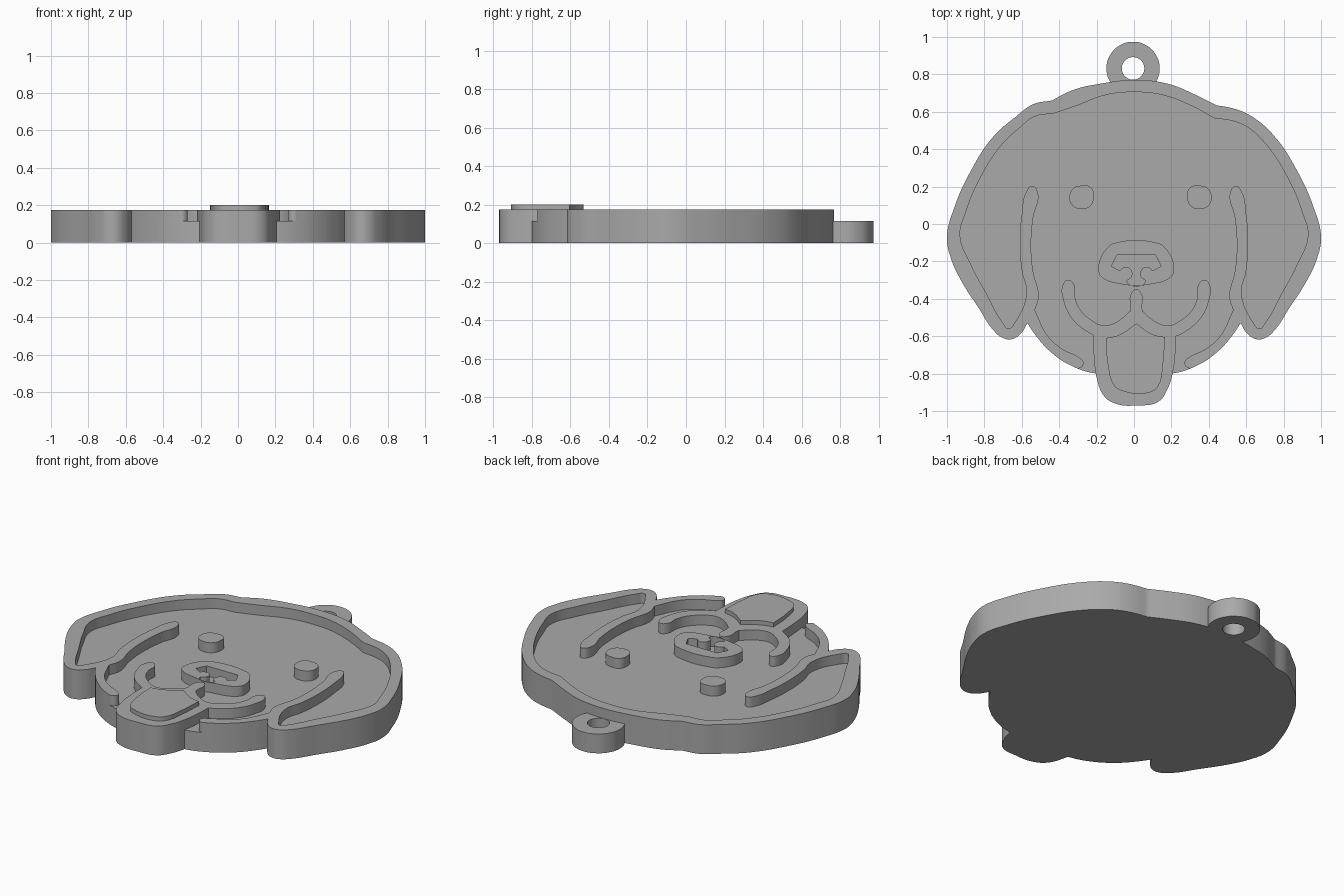
import bpy
import bmesh
from math import cos, sin, tau
from mathutils import Vector

cube = bpy.data.objects.get("Cube")
if cube:
    bpy.data.objects.remove(cube, do_unlink=True)

# Heights of the stacked layers
BASE_TOP = 0.115
RELIEF_TOP = 0.175
TONGUE_TOP = 0.2

grey = bpy.data.materials.new("plain grey")
grey.use_nodes = True
grey.diffuse_color = (0.4, 0.4, 0.4, 1)
grey.node_tree.nodes["Principled BSDF"].inputs["Base Color"].default_value = grey.diffuse_color


def plate(name, outlines, bottom, top):
    """Extrude closed outlines; a point with a third entry is a sharp corner."""
    curve = bpy.data.curves.new(name, "CURVE")
    curve.dimensions = "2D"
    curve.fill_mode = "BOTH"
    curve.resolution_u = 8
    curve.extrude = (top - bottom) / 2
    for outline in outlines:
        spline = curve.splines.new("BEZIER")
        spline.bezier_points.add(len(outline) - 1)
        spline.use_cyclic_u = True
        for knot, point in zip(spline.bezier_points, outline):
            knot.co = (point[0], point[1], 0)
            kind = "VECTOR" if len(point) > 2 else "AUTO"
            knot.handle_left_type = knot.handle_right_type = kind
    helper = bpy.data.objects.new(name + " outline", curve)
    bpy.context.collection.objects.link(helper)
    graph = bpy.context.evaluated_depsgraph_get()
    mesh = bpy.data.meshes.new_from_object(helper.evaluated_get(graph))
    bpy.data.objects.remove(helper, do_unlink=True)

    bm = bmesh.new()
    bm.from_mesh(mesh)
    bmesh.ops.remove_doubles(bm, verts=bm.verts, dist=0.0005)
    bmesh.ops.translate(bm, verts=bm.verts, vec=(0, 0, (top + bottom) / 2))
    bmesh.ops.recalc_face_normals(bm, faces=bm.faces)
    bm.to_mesh(mesh)
    bm.free()
    mesh.name = name
    mesh.materials.clear()
    mesh.materials.append(grey)
    part = bpy.data.objects.new(name, mesh)
    bpy.context.collection.objects.link(part)
    bpy.ops.object.select_all(action="DESELECT")
    part.select_set(True)
    bpy.context.view_layer.objects.active = part
    bpy.ops.object.shade_smooth_by_angle()
    return part


def flip(points, axis=0):
    """Mirror an outline left to right and reverse its order."""
    return [(2 * axis - p[0], *p[1:]) for p in reversed(points)]


def raise_brow(points):
    """The right brow sits a little higher than the left one."""
    return [(p[0], p[1] + (0.025 if -0.56 < p[0] < -0.3 and p[1] > 0.5 else 0), *p[2:])
            for p in points]


def circle(x, y, radius, count=12):
    return [(x + radius * cos(tau * i / count), y + radius * sin(tau * i / count))
            for i in range(count)]


def stroke(path, width):
    """Outline of a round-ended line of constant width."""
    path = [Vector(p) for p in path]
    left, right = [], []
    for i, point in enumerate(path):
        along = (path[min(i + 1, len(path) - 1)] - path[max(i - 1, 0)]).normalized()
        side = Vector((-along.y, along.x)) * width / 2
        left.append(tuple(point + side))
        right.append(tuple(point - side))
    start = path[0] - (path[1] - path[0]).normalized() * width / 2
    end = path[-1] + (path[-1] - path[-2]).normalized() * width / 2
    return [tuple(start)] + left + [tuple(end)] + right[::-1]


# Head outline on the left side, from the jaw round the ear to the crown
jaw_outer = [(0.33, -0.76), (0.45, -0.68), (0.53, -0.59)]
ear_outer = [(0.57, -0.53, "corner"), (0.6, -0.58), (0.65, -0.615), (0.7, -0.61),
             (0.75, -0.57), (0.83, -0.45), (0.92, -0.31), (0.98, -0.18), (1, -0.07),
             (0.96, 0.09), (0.88, 0.27), (0.75, 0.47), (0.63, 0.575), (0.54, 0.615),
             (0.44, 0.635, "corner"), (0.33, 0.69), (0.18, 0.75)]
half = jaw_outer + ear_outer
crown = [(0, 0.77)]
head = half + crown + raise_brow(flip(half))
plate("head_base", [[(0.2, -0.8)] + head + [(-0.2, -0.8)]], 0, BASE_TOP)

# Raised rim: inner edge from the crown down the ear, up the ear strap, then the jaw
inner = [(0.15, 0.69), (0.3, 0.635), (0.43, 0.565, "corner"), (0.53, 0.55), (0.61, 0.515),
         (0.71, 0.42), (0.83, 0.23), (0.9, 0.06), (0.93, -0.06), (0.87, -0.22),
         (0.79, -0.37), (0.7, -0.53), (0.67, -0.56), (0.64, -0.53),
         (0.575, -0.37), (0.6, -0.25), (0.61, -0.08), (0.6, 0.05), (0.577, 0.17),
         (0.545, 0.203), (0.515, 0.17), (0.54, 0.03), (0.55, -0.12), (0.54, -0.25),
         (0.51, -0.39), (0.53, -0.46, "corner"), (0.46, -0.6), (0.38, -0.67),
         (0.3, -0.71), (0.27, -0.74), (0.29, -0.77)]
plate("raised_rim", [head + raise_brow(flip(inner)) + [(0, 0.705)] + inner],
      BASE_TOP, RELIEF_TOP)

# Hanging loop
plate("hanging_loop", [circle(-0.005, 0.832, 0.142), circle(-0.005, 0.832, 0.06)], 0, BASE_TOP)

# Eyes
eye = [(-0.345, 0.14), (-0.325, 0.19), (-0.28, 0.205), (-0.23, 0.195),
       (-0.215, 0.14), (-0.235, 0.095), (-0.28, 0.08), (-0.33, 0.1)]
plate("right_eye", [eye], BASE_TOP, RELIEF_TOP)
plate("left_eye", [flip(eye, 0.035)], BASE_TOP, RELIEF_TOP)

# Nose with curled nostrils
MIDDLE = 0.012
nose_half = [(0.12, -0.1), (0.16, -0.12), (0.215, -0.24), (0.2, -0.28), (0.1, -0.32)]
nostril_half = [(0.115, -0.165, "corner"), (0.145, -0.225, "corner"), (0.1, -0.25, "corner"),
                (0.085, -0.235), (0.06, -0.23), (0.037, -0.25), (0.035, -0.28), (0.06, -0.31)]
plate("nose", [nose_half + flip(nose_half, MIDDLE),
               nostril_half + flip(nostril_half, MIDDLE)], BASE_TOP, RELIEF_TOP)

# Mouth
smile = [(0.375, -0.33), (0.37, -0.4), (0.335, -0.48), (0.27, -0.54), (0.2, -0.573),
         (0.13, -0.565), (0.07, -0.53), (0.01, -0.485)]
plate("left_smile", [stroke(smile, 0.064)], BASE_TOP, RELIEF_TOP)
plate("right_smile", [stroke(flip(smile, MIDDLE), 0.064)], BASE_TOP, RELIEF_TOP)
plate("lip_groove", [stroke([(MIDDLE, -0.38), (MIDDLE, -0.44), (MIDDLE, -0.49)], 0.062)],
      BASE_TOP, RELIEF_TOP)

# Tongue with a raised centre
tongue = [(-0.22, -0.58, "corner"), (-0.215, -0.7), (-0.2, -0.82), (-0.16, -0.92),
          (-0.1, -0.96), (0.02, -0.97), (0.13, -0.95), (0.18, -0.88), (0.21, -0.78),
          (0.22, -0.7), (0.225, -0.58, "corner"), (0.14, -0.56, "corner"),
          (MIDDLE, -0.5, "corner"), (-0.13, -0.56, "corner")]
plate("tongue", [tongue], 0, RELIEF_TOP)
pad = [(-0.15, -0.61, "corner"), (-0.14, -0.75), (-0.105, -0.865), (-0.06, -0.893),
       (0.09, -0.898), (0.13, -0.865), (0.155, -0.75), (0.165, -0.605, "corner"),
       (0.1, -0.59), (MIDDLE, -0.532, "corner"), (-0.08, -0.593)]
plate("tongue_pad", [pad], RELIEF_TOP, TONGUE_TOP)
